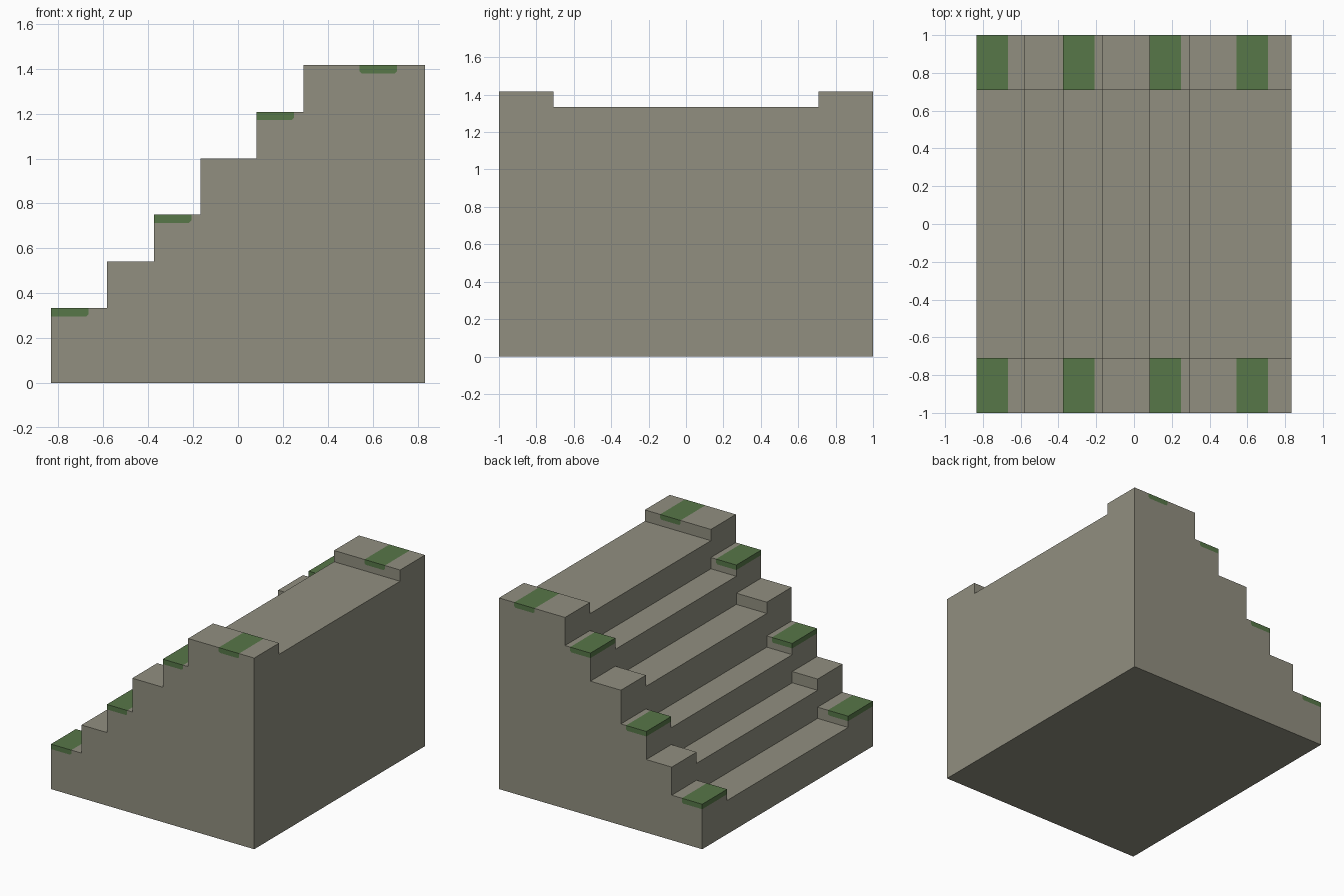
import bpy
import bmesh

cube = bpy.data.objects.get("Cube")
if cube:
    bpy.data.objects.remove(cube, do_unlink=True)

U = 1 / 24                                        # block grid unit
EDGES = [e * U for e in (-20, -14, -9, -4, 2, 7)]   # riser positions
TOPS = [h * U for h in (8, 13, 18, 24, 29, 34)]     # kerb heights
BACK, SIDE, INNER, DROP = 20 * U, 1.0, 17 * U, 2 * U
PATCH_W, PATCH_D, CHAMFER = 4 * U, 0.037, 0.01


def material(name, rgb):
    mat = bpy.data.materials.new(name)
    mat.use_nodes = True
    mat.diffuse_color = (*rgb, 1)
    mat.node_tree.nodes["Principled BSDF"].inputs["Base Color"].default_value = (*rgb, 1)
    return mat


stone = material("stone", (0.283, 0.275, 0.216))
moss = material("moss green", (0.095, 0.184, 0.065))


def prism(name, polygons, y0, y1, mats, is_moss=None):
    """Extrude adjoining xz polygons along y into one closed skin."""
    bm = bmesh.new()
    for poly in polygons:
        bm.faces.new([bm.verts.new((x, y0, z)) for x, z in poly])
    bmesh.ops.remove_doubles(bm, verts=bm.verts, dist=1e-5)
    ends = bm.faces[:]
    new = bmesh.ops.extrude_face_region(bm, geom=ends, use_keep_orig=True)
    moved = [v for v in new["geom"] if isinstance(v, bmesh.types.BMVert)]
    bmesh.ops.translate(bm, verts=moved, vec=(0, y1 - y0, 0))
    bmesh.ops.recalc_face_normals(bm, faces=bm.faces)
    for f in bm.faces:
        f.smooth = False
        f.material_index = int(bool(is_moss and is_moss(f.calc_center_median())))
    mesh = bpy.data.meshes.new(name)
    bm.to_mesh(mesh)
    bm.free()
    for m in mats:
        mesh.materials.append(m)
    obj = bpy.data.objects.new(name, mesh)
    bpy.context.collection.objects.link(obj)
    return obj


# Wide treads between the kerbs
profile = [(EDGES[0], 0)]
for i, (x, top) in enumerate(zip(EDGES, TOPS)):
    nxt = EDGES[i + 1] if i < len(EDGES) - 1 else BACK
    profile += [(x, top - DROP), (nxt, top - DROP)]
profile.append((BACK, 0))
prism("stair_treads", [profile], -INNER, INNER, [stone])

# Stepped kerb, its outline dipping under each moss patch
outline, patches, boxes = [(EDGES[0], 0)], [], []
for i, (x, top) in enumerate(zip(EDGES, TOPS)):
    last = i == len(EDGES) - 1
    nxt = BACK if last else EDGES[i + 1]
    low = top - PATCH_D
    if i % 2 == 0 or last:
        start = 13 * U if last else x
        end = start + PATCH_W
        right = [(end - CHAMFER, low), (end, low + CHAMFER), (end, top)]
        if last:
            left = [(start, top), (start, low + CHAMFER), (start + CHAMFER, low)]
            outline.append((x, top))
            patches.append(left + right)
            outline += left + right
        else:
            patches.append([(start, top), (start, low)] + right)
            outline += [(start, low)] + right
        boxes.append((start, end, low, top))
    else:
        outline.append((x, top))
    outline.append((nxt, top))
outline.append((BACK, 0))


def in_patch(c):
    e = 1e-4
    return any(a - e < c.x < b + e and lo + e < c.z < hi + e for a, b, lo, hi in boxes)


kerb = prism("mossy_kerbs", [outline] + patches, INNER, SIDE, [stone, moss], in_patch)
mirror = kerb.modifiers.new("mirror", "MIRROR")
mirror.use_axis = (False, True, False)
